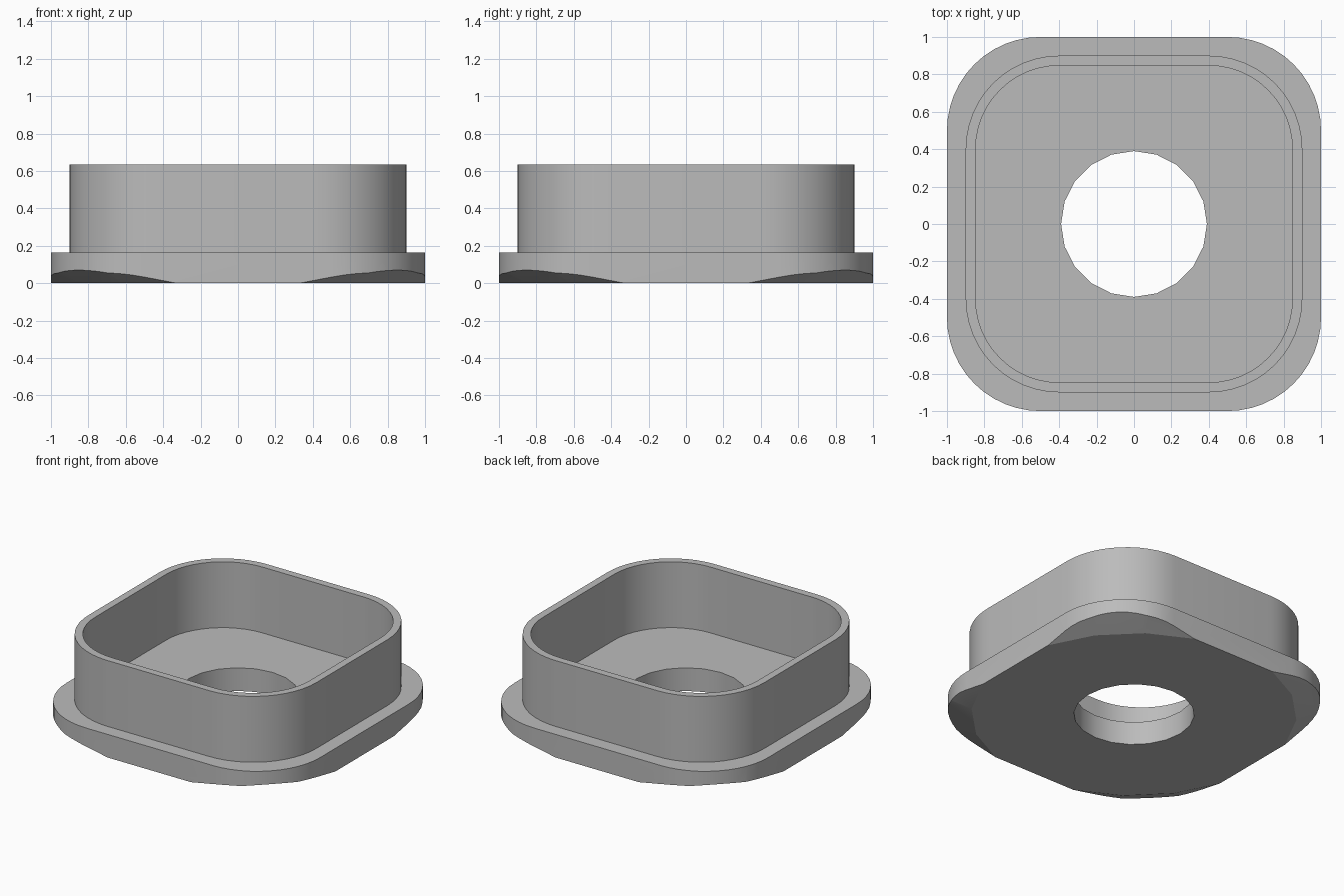
import bpy, bmesh
from math import sin, cos, pi, radians

if "Cube" in bpy.data.objects:
    bpy.data.objects.remove(bpy.data.objects["Cube"])

FLANGE_TOP, RIM_TOP = 0.165, 0.635

grey = bpy.data.materials.new("plain grey")
grey.use_nodes = True
colour = (0.5, 0.5, 0.5, 1)
grey.diffuse_color = colour
grey.node_tree.nodes["Principled BSDF"].inputs["Base Color"].default_value = colour


def rounded_square(half, radius, steps=12):
    points = []
    for corner, (sx, sy) in enumerate([(1, 1), (-1, 1), (-1, -1), (1, -1)]):
        for i in range(steps + 1):
            a = (corner + i / steps) * pi / 2
            points.append((sx * (half - radius) + radius * cos(a),
                           sy * (half - radius) + radius * sin(a)))
    return points


def circle(radius, sides=20):
    return [(radius * cos(2 * pi * i / sides), radius * sin(2 * pi * i / sides))
            for i in range(sides)]


def loft(name, rings, closed=False):
    """Join (outline, height) rings with quads; cap the ends or close the loop."""
    bm = bmesh.new()
    loops = [[bm.verts.new((x, y, z)) for x, y in outline] for outline, z in rings]
    pairs = list(zip(loops, loops[1:]))
    if closed:
        pairs.append((loops[-1], loops[0]))
    else:
        bm.faces.new(loops[0])
        bm.faces.new(loops[-1])
    for a, b in pairs:
        n = len(a)
        for i in range(n):
            j = (i + 1) % n
            bm.faces.new((a[i], a[j], b[j], b[i]))
    bmesh.ops.recalc_face_normals(bm, faces=bm.faces)
    mesh = bpy.data.meshes.new(name)
    bm.to_mesh(mesh)
    bm.free()
    mesh.materials.append(grey)
    obj = bpy.data.objects.new(name, mesh)
    bpy.context.collection.objects.link(obj)
    return obj


def activate(obj):
    bpy.ops.object.select_all(action='DESELECT')
    obj.select_set(True)
    bpy.context.view_layer.objects.active = obj


def cut(obj, cutter, operation):
    mod = obj.modifiers.new("cut", 'BOOLEAN')
    mod.operation, mod.solver, mod.object = operation, 'EXACT', cutter
    activate(obj)
    bpy.ops.object.modifier_apply(modifier=mod.name)
    bpy.data.objects.remove(cutter)


# Base flange with its lower corners trimmed by a shallow cone
flange = loft("base_flange", [(rounded_square(1, 0.5), 0),
                              (rounded_square(1, 0.5), FLANGE_TOP)])
base_radius, flare = 1.053, 2.41
cone = loft("corner_cutter", [(circle(base_radius + flare * z), z)
                              for z in (-0.1, 0.3)])
cut(flange, cone, 'INTERSECT')

# Central through hole
hole = loft("hole_cutter", [(circle(0.39), -0.1), (circle(0.39), 0.3)])
cut(flange, hole, 'DIFFERENCE')

# Raised collar wall
outer, inner = rounded_square(0.9, 0.5), rounded_square(0.847, 0.447)
collar = loft("collar_wall", [(outer, FLANGE_TOP), (outer, RIM_TOP),
                              (inner, RIM_TOP), (inner, FLANGE_TOP)], closed=True)

for part in (flange, collar):
    activate(part)
    bpy.ops.object.shade_smooth_by_angle(angle=radians(20))
